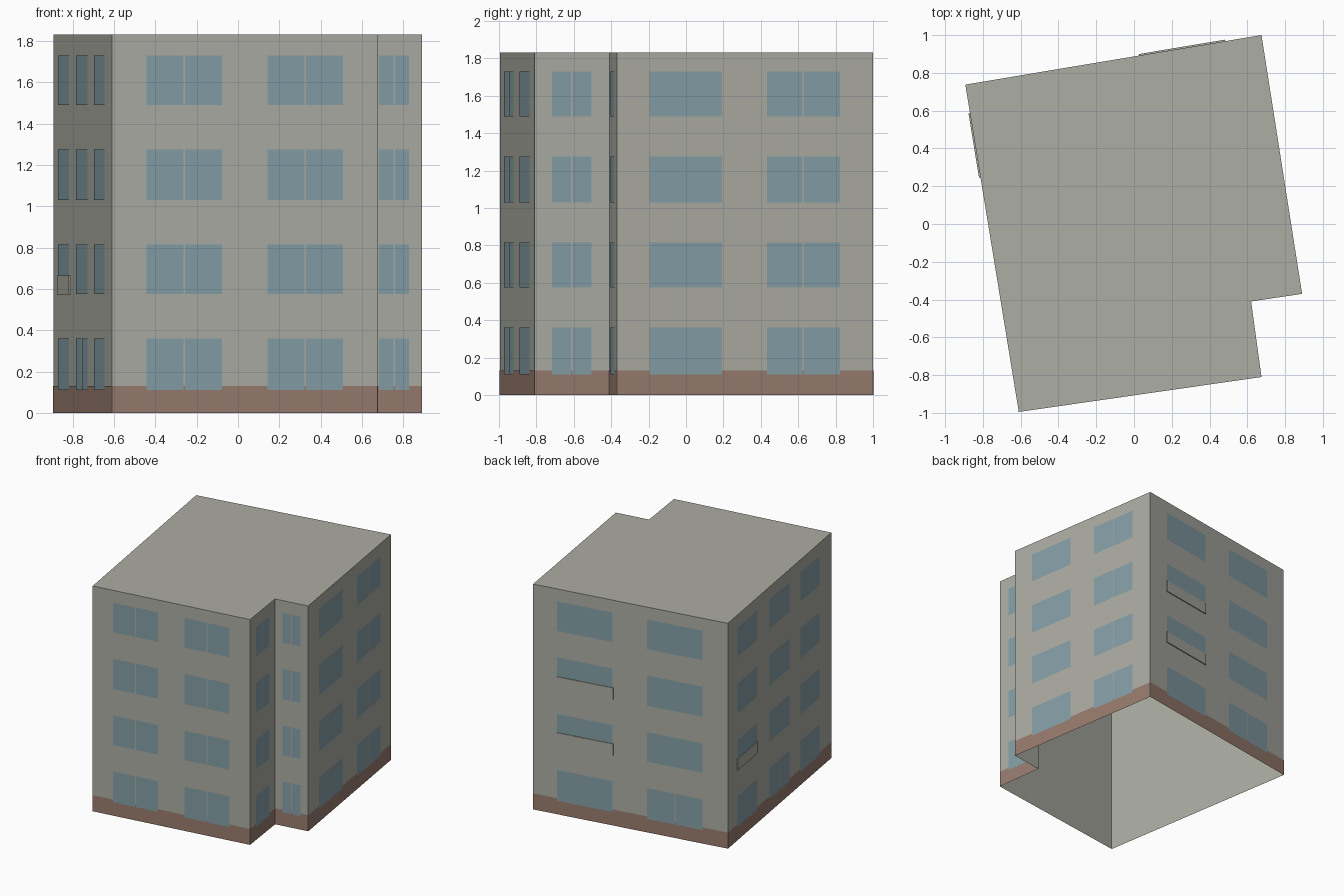
import bpy
from mathutils import Vector

if "Cube" in bpy.data.objects:
    bpy.data.objects.remove(bpy.data.objects["Cube"], do_unlink=True)


def material(name, srgb):
    linear = [(c / 255 / 12.92) if c < 11 else ((c / 255 + 0.055) / 1.055) ** 2.4 for c in srgb]
    mat = bpy.data.materials.new(name)
    mat.use_nodes = True
    mat.diffuse_color = (*linear, 1)
    mat.node_tree.nodes["Principled BSDF"].inputs["Base Color"].default_value = (*linear, 1)
    return mat


WALL = material("grey plaster", (172, 173, 164))
BASE = material("brown plinth", (152, 124, 111))
GLASS = material("blue glass", (133, 159, 167))

HEIGHT = 1.83
PLINTH = 0.13
FLOORS = [(0.11, 0.36), (0.575, 0.815), (1.03, 1.275), (1.49, 1.73)]

# Footprint corners, counter-clockwise from the front left
CORNERS = [Vector(p) for p in ((-0.61, -0.995), (0.675, -0.81), (0.62, -0.41),
                               (0.89, -0.37), (0.675, 1.0), (-0.893, 0.738))]
NAMES = ["front", "notch_side", "notch_front", "right", "back", "left"]


def make(name, verts, faces, mat):
    mesh = bpy.data.meshes.new(name)
    mesh.from_pydata(verts, [], faces)
    mesh.materials.append(mat)
    obj = bpy.data.objects.new(name, mesh)
    bpy.context.collection.objects.link(obj)
    return obj


def wall_quad(side, t0, t1, z0, z1, out):
    """Corners of a rectangle on a wall, t being the fraction along it."""
    a, b = CORNERS[side], CORNERS[(side + 1) % len(CORNERS)]
    d = (b - a).normalized()
    n = Vector((d.y, -d.x)) * out
    p, q = a.lerp(b, t0) + n, a.lerp(b, t1) + n
    return [(p.x, p.y, z0), (q.x, q.y, z0), (q.x, q.y, z1), (p.x, p.y, z1)]


def panels(name, quads, mat):
    verts = [v for quad in quads for v in quad]
    faces = [range(i, i + 4) for i in range(0, len(verts), 4)]
    return make(name, verts, faces, mat)


# Building shell: walls and flat roof, open underneath
n = len(CORNERS)
verts = [(c.x, c.y, z) for z in (0, HEIGHT) for c in CORNERS]
faces = [(i, (i + 1) % n, (i + 1) % n + n, i + n) for i in range(n)]
make("building_shell", verts, faces + [range(n, 2 * n)], WALL)

# Plinth band around the foot of the walls
panels("plinth", [wall_quad(i, 0, 1, 0, PLINTH, 0.0015) for i in range(n)], BASE)

# Window columns per wall: start, end, floors on which the pane is split
ALL = (0, 1, 2, 3)
COLUMNS = [
    [(0.13, 0.415, ALL), (0.585, 0.87, ALL)],
    [(0.23, 0.76, ALL)],
    [(0.23, 0.77, ALL)],
    [(0.127, 0.41, ()), (0.585, 0.87, ALL)],
    [(0.125, 0.41, ()), (0.587, 0.872, (0,))],
    [(0.09, 0.28, ()), (0.4, 0.59, (0,)), (0.7, 0.88, ())],
]
GAP = 0.004
for side, columns in enumerate(COLUMNS):
    length = (CORNERS[(side + 1) % n] - CORNERS[side]).length
    quads = []
    for t0, t1, split in columns:
        for floor, (z0, z1) in enumerate(FLOORS):
            mid, gap = (t0 + t1) / 2, GAP / length
            spans = [(t0, mid - gap), (mid + gap, t1)] if floor in split else [(t0, t1)]
            quads += [wall_quad(side, a, b, z0, z1, 0.003) for a, b in spans]
    panels(NAMES[side] + "_windows", quads, GLASS)

# Shallow parapets across the lower part of some windows
for side, column, floor in ((4, 0, 1), (4, 0, 2), (5, 0, 1)):
    t0, t1, _ = COLUMNS[side][column]
    z0 = FLOORS[floor][0]
    back = wall_quad(side, t0 - 0.003, t1 + 0.003, z0 - 0.003, z0 + 0.09, 0)
    front = wall_quad(side, t0 - 0.003, t1 + 0.003, z0 - 0.003, z0 + 0.09, 0.008)
    sides = [(i, (i + 1) % 4, (i + 1) % 4 + 4, i + 4) for i in range(4)]
    make(f"{NAMES[side]}_parapet_{floor}", back + front, sides + [(4, 5, 6, 7)], WALL)
